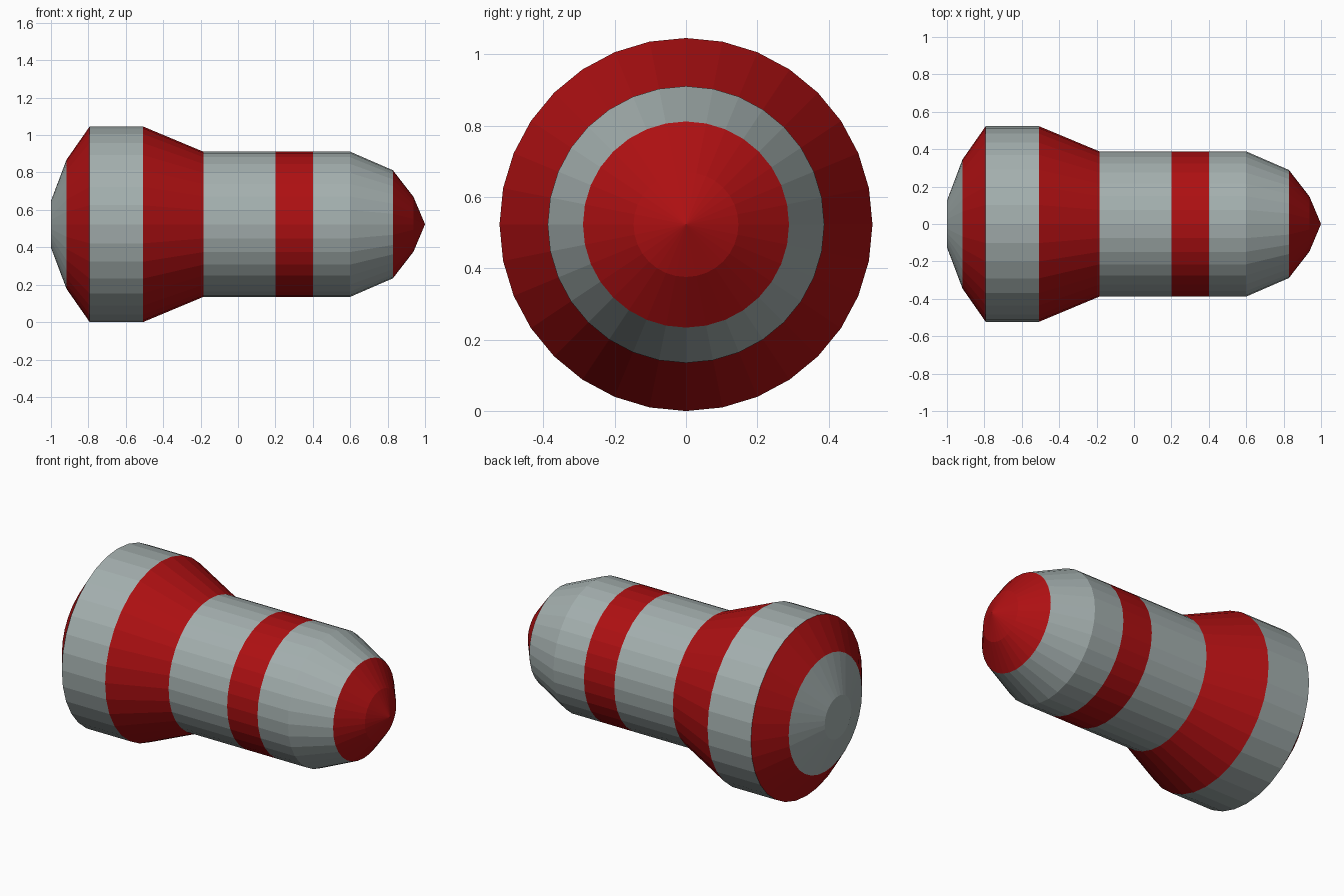
import bpy
import bmesh
from math import cos, sin, tau

SIDES = 32
AXIS_Z = 0.523

cube = bpy.data.objects.get("Cube")
if cube:
    bpy.data.objects.remove(cube, do_unlink=True)


def make_material(name, rgb):
    mat = bpy.data.materials.new(name)
    mat.use_nodes = True
    mat.diffuse_color = (*rgb, 1)
    bsdf = mat.node_tree.nodes["Principled BSDF"]
    bsdf.inputs["Base Color"].default_value = (*rgb, 1)
    bsdf.inputs["Roughness"].default_value = 0.7
    return mat


grey = make_material("steel grey", (0.37, 0.43, 0.425))
red = make_material("deep red", (0.42, 0.005, 0.006))


def lathe(name, mat, profile):
    """Turn (x, radius) points around the long axis, flat shaded."""
    bm = bmesh.new()
    rings = []
    for x, r in profile:
        angles = [tau * i / SIDES for i in range(SIDES)]
        rings.append([bm.verts.new((x, r * cos(a), r * sin(a))) for a in angles])
    for low, high in zip(rings, rings[1:]):
        for i in range(SIDES):
            j = (i + 1) % SIDES
            bm.faces.new((low[i], low[j], high[j], high[i]))
    # Collapse rings of zero radius into a single tip
    bmesh.ops.remove_doubles(bm, verts=bm.verts, dist=1e-5)
    mesh = bpy.data.meshes.new(name)
    bm.to_mesh(mesh)
    bm.free()
    mesh.materials.append(mat)
    obj = bpy.data.objects.new(name, mesh)
    obj.location.z = AXIS_Z
    bpy.context.collection.objects.link(obj)


# Wide rear section
lathe("tail_cap", grey, [(-1, 0), (-1, 0.125), (-0.917, 0.345)])
lathe("tail_bevel", red, [(-0.917, 0.345), (-0.793, 0.523)])
lathe("rear_drum", grey, [(-0.793, 0.523), (-0.508, 0.523)])
lathe("shoulder_cone", red, [(-0.508, 0.523), (-0.185, 0.388)])

# Narrow body with its painted band
lathe("body_tube", grey, [(-0.185, 0.388), (0.2, 0.388)])
lathe("body_band", red, [(0.2, 0.388), (0.4, 0.388)])
lathe("front_taper", grey, [(0.4, 0.388), (0.6, 0.388), (0.828, 0.289)])

# Pointed nose
lathe("nose_tip", red, [(0.828, 0.289), (0.938, 0.147), (1, 0)])
